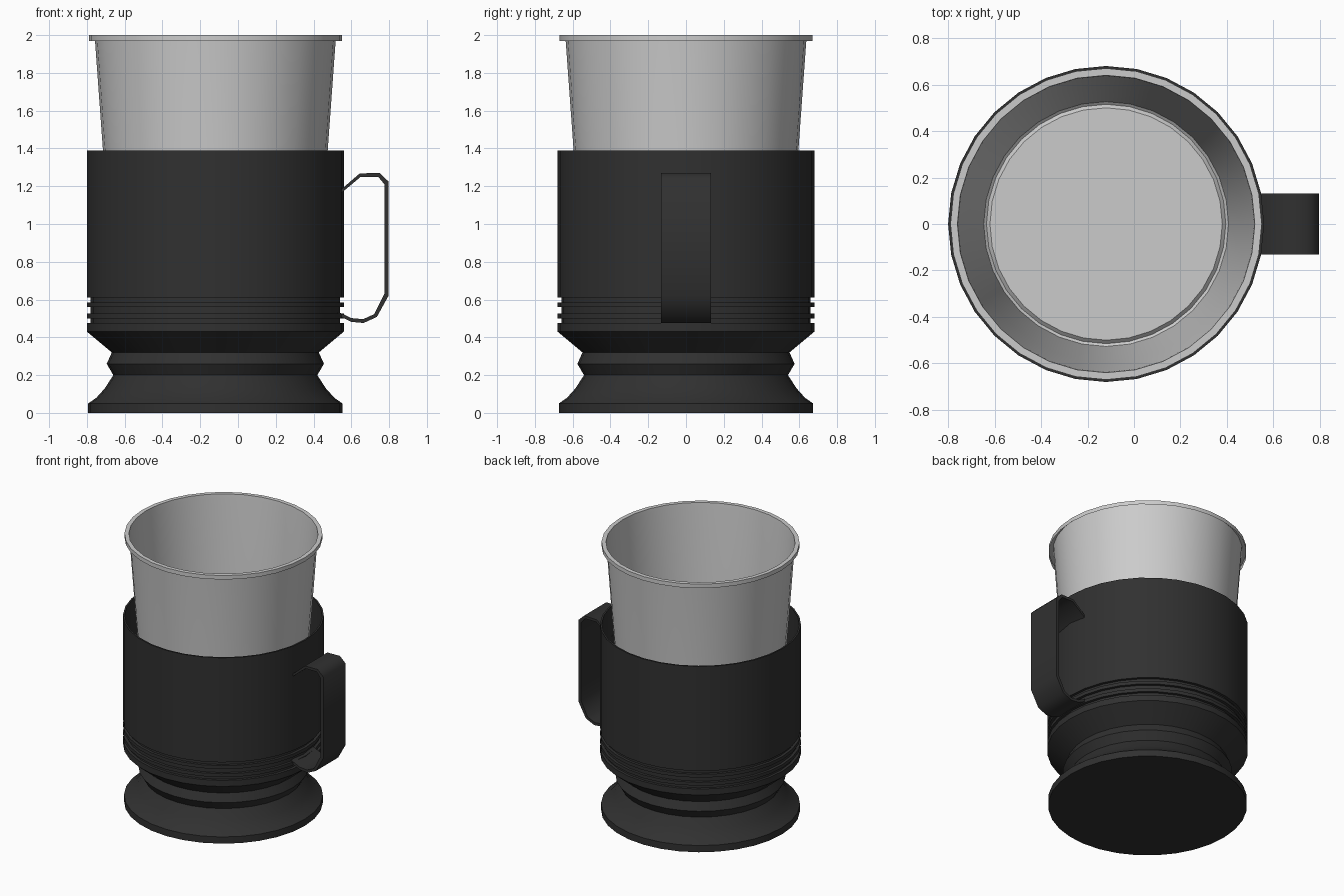
import bpy, math

if "Cube" in bpy.data.objects:
    bpy.data.objects.remove(bpy.data.objects["Cube"])

CX = -0.12      # axis of the cup and holder
SIDES = 32

dark = bpy.data.materials.new("dark_plastic")
dark.diffuse_color = (0.03, 0.03, 0.03, 1)
dark.use_nodes = True
dark.node_tree.nodes["Principled BSDF"].inputs["Base Color"].default_value = dark.diffuse_color


def make_object(name, verts, faces, material=None, angle=35):
    mesh = bpy.data.meshes.new(name)
    mesh.from_pydata(verts, [], faces)
    mesh.update()
    obj = bpy.data.objects.new(name, mesh)
    bpy.context.collection.objects.link(obj)
    if material:
        mesh.materials.append(material)
    bpy.ops.object.select_all(action='DESELECT')
    obj.select_set(True)
    bpy.context.view_layer.objects.active = obj
    bpy.ops.object.shade_smooth_by_angle(angle=math.radians(angle))
    return obj


def lathe(name, profile, material=None, cap_start=False, cap_end=False):
    """Spin (radius, z) points about the axis; upward profile faces outward."""
    verts, faces = [], []
    for r, z in profile:
        for i in range(SIDES):
            a = 2 * math.pi * i / SIDES
            verts.append((CX + r * math.cos(a), r * math.sin(a), z))
    for k in range(len(profile) - 1):
        for i in range(SIDES):
            j = (i + 1) % SIDES
            a, b = k * SIDES, (k + 1) * SIDES
            faces.append((a + i, a + j, b + j, b + i))
    if cap_start:
        faces.append(tuple(reversed(range(SIDES))))
    if cap_end:
        last = (len(profile) - 1) * SIDES
        faces.append(tuple(range(last, last + SIDES)))
    return make_object(name, verts, faces, material)


# Holder: flared foot, waist bead, grooves, straight sleeve, thin inner wall
holder = [(0.673, 0), (0.673, 0.05), (0.63, 0.08), (0.585, 0.13), (0.54, 0.20),
          (0.575, 0.26), (0.548, 0.32), (0.68, 0.43), (0.68, 0.475), (0.66, 0.475)]
for z in (0.50, 0.56):
    holder += [(0.66, z), (0.68, z), (0.68, z + 0.025), (0.66, z + 0.025)]
holder += [(0.66, 0.61), (0.68, 0.61), (0.68, 1.39), (0.668, 1.39),
           (0.65, 0.61), (0.65, 0.45)]
lathe("holder", holder, dark, cap_start=True, cap_end=True)

# Cup insert: rim skirt, flat lip, tapered wall, small foot ring and floor
cup = [(0.67, 1.97), (0.67, 2.0), (0.64, 2.0), (0.637, 1.97), (0.595, 1.39),
       (0.527, 0.51), (0.515, 0.50), (0.50, 0.515)]
lathe("cup", cup, cap_end=True)

# Handle: flat strap, outer and inner outline extruded across its width
outer = [(0.53, 1.17), (0.56, 1.195), (0.645, 1.268), (0.75, 1.27), (0.797, 1.225),
         (0.797, 0.62), (0.735, 0.508), (0.665, 0.476), (0.60, 0.482), (0.53, 0.515)]
inner = [(0.53, 1.15), (0.56, 1.175), (0.65, 1.25), (0.742, 1.25), (0.775, 1.21),
         (0.775, 0.63), (0.72, 0.522), (0.662, 0.496), (0.60, 0.502), (0.53, 0.535)]
n, half = len(outer), 0.132
verts = [(x, y, z) for y in (-half, half) for line in (outer, inner) for x, z in line]
faces = []
for i in range(n - 1):
    rows = [i, n + i, 3 * n + i, 2 * n + i]     # corners of the cross-section
    for a, b in zip(rows, rows[1:] + rows[:1]):
        faces.append((a, b, b + 1, a + 1))
for i in (0, n - 1):
    quad = (i, 2 * n + i, 3 * n + i, n + i)
    faces.append(quad if i == 0 else quad[::-1])
make_object("handle", verts, faces, dark, 50)
